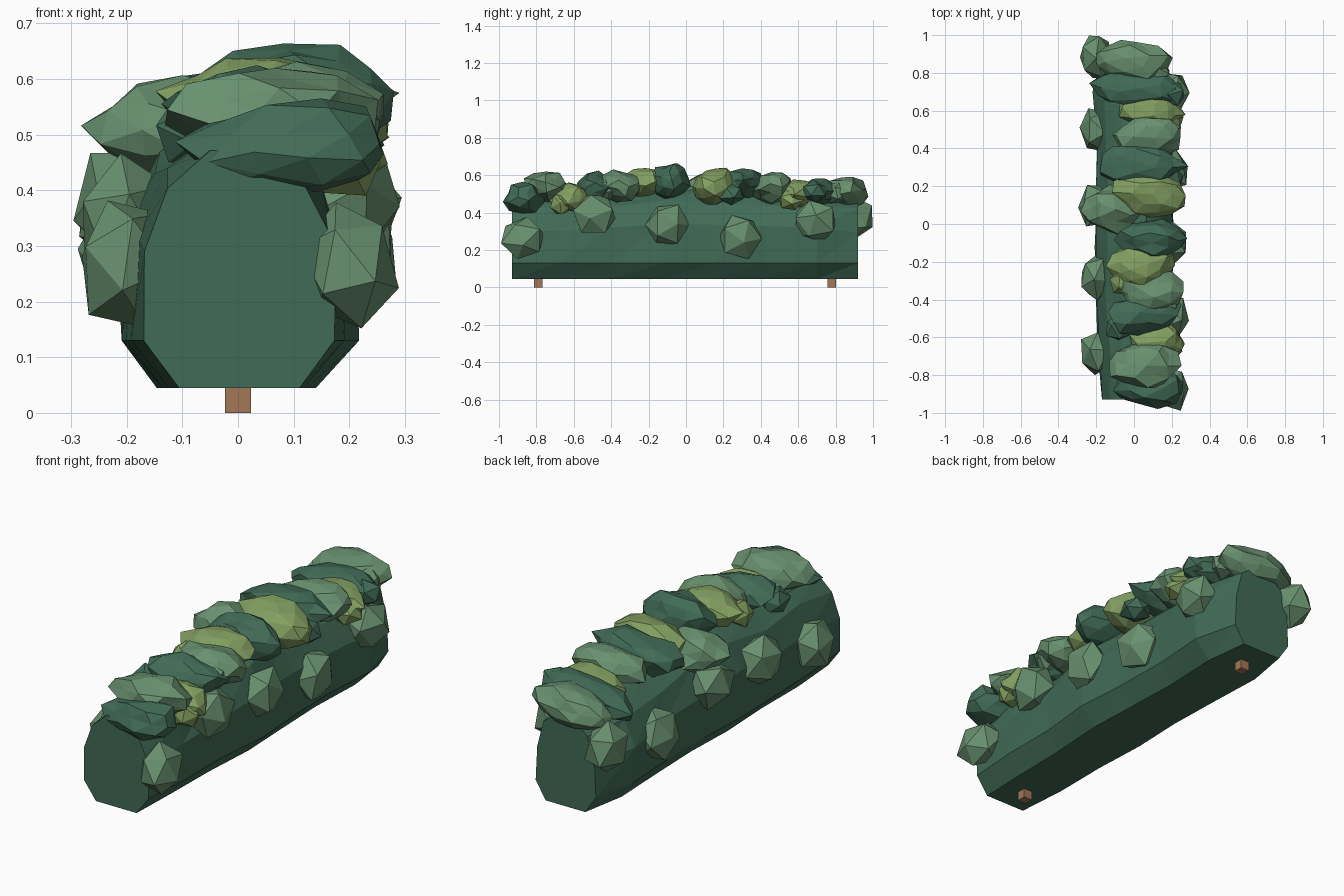
import bpy, bmesh, random
from mathutils import Vector, Euler

if "Cube" in bpy.data.objects:
    bpy.data.objects.remove(bpy.data.objects["Cube"])

random.seed(11)

def material(name, rgb):
    m = bpy.data.materials.new(name)
    m.diffuse_color = (*rgb, 1)
    m.use_nodes = True
    m.node_tree.nodes["Principled BSDF"].inputs["Base Color"].default_value = m.diffuse_color
    return m

DARK = material("dark_leaf", (0.053, 0.147, 0.095))
LIGHT = material("light_leaf", (0.141, 0.283, 0.159))
YELLOW = material("yellow_leaf", (0.225, 0.35, 0.12))
WOOD = material("wood", (0.36, 0.185, 0.095))

def finish(bm, name, mat):
    bmesh.ops.recalc_face_normals(bm, faces=bm.faces)
    me = bpy.data.meshes.new(name)
    bm.to_mesh(me)
    bm.free()
    me.materials.append(mat)
    ob = bpy.data.objects.new(name, me)
    bpy.context.collection.objects.link(ob)
    return ob

def clump(name, center, radii, mat, sub, jitter, tilt):
    # Icosphere with random spin, uneven radius and a small tilt
    bm = bmesh.new()
    bmesh.ops.create_icosphere(bm, subdivisions=sub, radius=1)
    spin = Euler([random.uniform(-3, 3) for _ in range(3)]).to_matrix()
    lean = Euler([random.uniform(-tilt, tilt) for _ in range(3)]).to_matrix()
    for v in bm.verts:
        p = spin @ v.co * (1 + random.uniform(-jitter, jitter))
        v.co = Vector(center) + lean @ Vector([p[i] * radii[i] for i in range(3)])
    return finish(bm, name, mat)

# Hedge body: faceted section lofted along y with slightly uneven width
half = [(0.65, 0.045), (1.0, 0.13), (0.98, 0.31), (0.70, 0.43), (0.3, 0.49)]
section = half + [(-x, z) for x, z in reversed(half)]
stations = [(-0.93, 0.172, -0.02), (-0.68, 0.195, 0.0), (-0.4, 0.20, 0.01), (-0.12, 0.215, 0.03),
            (0.14, 0.205, 0.03), (0.42, 0.20, 0.01), (0.7, 0.215, 0.0), (0.92, 0.158, -0.01)]
bm = bmesh.new()
rings = []
for y, w, lift in stations:
    ring = []
    for x, z in section:
        wob = random.uniform(-0.01, 0.01)
        ring.append(bm.verts.new((x * w + wob, y, z + (lift + wob if z > 0.2 else 0))))
    rings.append(ring)
n = len(section)
for a, b in zip(rings, rings[1:]):
    for i in range(n):
        j = (i + 1) % n
        bm.faces.new((a[i], a[j], b[j]))
        bm.faces.new((a[i], b[j], b[i]))
bm.faces.new(rings[0])
bm.faces.new(rings[-1])
finish(bm, "hedge_body", DARK)

# Leafy clumps along the top: x, y, z, rx, ry, rz, colour
tops = [
    (0.09, -0.86, 0.475, 0.19, 0.11, 0.085, DARK), (0.06, -0.74, 0.54, 0.18, 0.125, 0.08, LIGHT),
    (0.12, -0.61, 0.48, 0.15, 0.11, 0.08, YELLOW), (0.06, -0.48, 0.53, 0.19, 0.11, 0.085, DARK),
    (0.09, -0.35, 0.54, 0.175, 0.11, 0.085, LIGHT), (0.04, -0.22, 0.56, 0.17, 0.11, 0.08, YELLOW),
    (0.10, -0.08, 0.57, 0.185, 0.105, 0.095, DARK), (-0.11, 0.08, 0.50, 0.16, 0.125, 0.095, LIGHT),
    (0.08, 0.16, 0.54, 0.185, 0.115, 0.105, YELLOW), (0.03, 0.31, 0.55, 0.23, 0.11, 0.085, DARK),
    (0.08, 0.46, 0.53, 0.175, 0.115, 0.085, LIGHT), (0.08, 0.61, 0.49, 0.18, 0.11, 0.08, YELLOW),
    (0.02, 0.72, 0.50, 0.23, 0.11, 0.08, DARK), (0.0, 0.86, 0.505, 0.20, 0.11, 0.08, LIGHT)]
for i, (x, y, z, rx, ry, rz, mat) in enumerate(tops):
    clump(f"top_clump_{i + 1}", (x, y, z), (rx, ry, rz), mat, 2, 0.15, 0.13)

# Larger-faceted tufts on both sides: side, y, z
sides = [(1, -0.875, 0.26), (1, -0.49, 0.39), (1, -0.10, 0.335), (1, 0.29, 0.27), (1, 0.69, 0.355),
         (-1, -0.68, 0.27), (-1, -0.28, 0.345), (-1, 0.10, 0.37), (-1, 0.50, 0.29), (-1, 0.885, 0.375)]
for i, (s, y, z) in enumerate(sides):
    clump(f"side_tuft_{i + 1}", (s * 0.2, y, z), (0.095, 0.125, 0.122), LIGHT, 1, 0.08, 0.2)

# Small tufts filling the gaps between the top clumps
small = [(0.19, -0.66, 0.45, YELLOW), (-0.08, -0.55, 0.50, DARK), (0.19, 0.56, 0.47, YELLOW),
         (0.19, 0.24, 0.50, DARK), (0.20, 0.69, 0.51, DARK), (0.12, 0.80, 0.51, LIGHT),
         (0.17, -0.42, 0.53, LIGHT), (-0.06, -0.30, 0.53, YELLOW)]
for i, (x, y, z, mat) in enumerate(small):
    clump(f"small_tuft_{i + 1}", (x, y, z), (0.075, 0.075, 0.06), mat, 1, 0.12, 0.3)

# Short wooden stems
for name, y in (("front_stem", -0.79), ("back_stem", 0.78)):
    bm = bmesh.new()
    bmesh.ops.create_cube(bm, size=1)
    for v in bm.verts:
        v.co = Vector((v.co.x * 0.046, v.co.y * 0.046 + y, (v.co.z + 0.5) * 0.09))
    finish(bm, name, WOOD)
